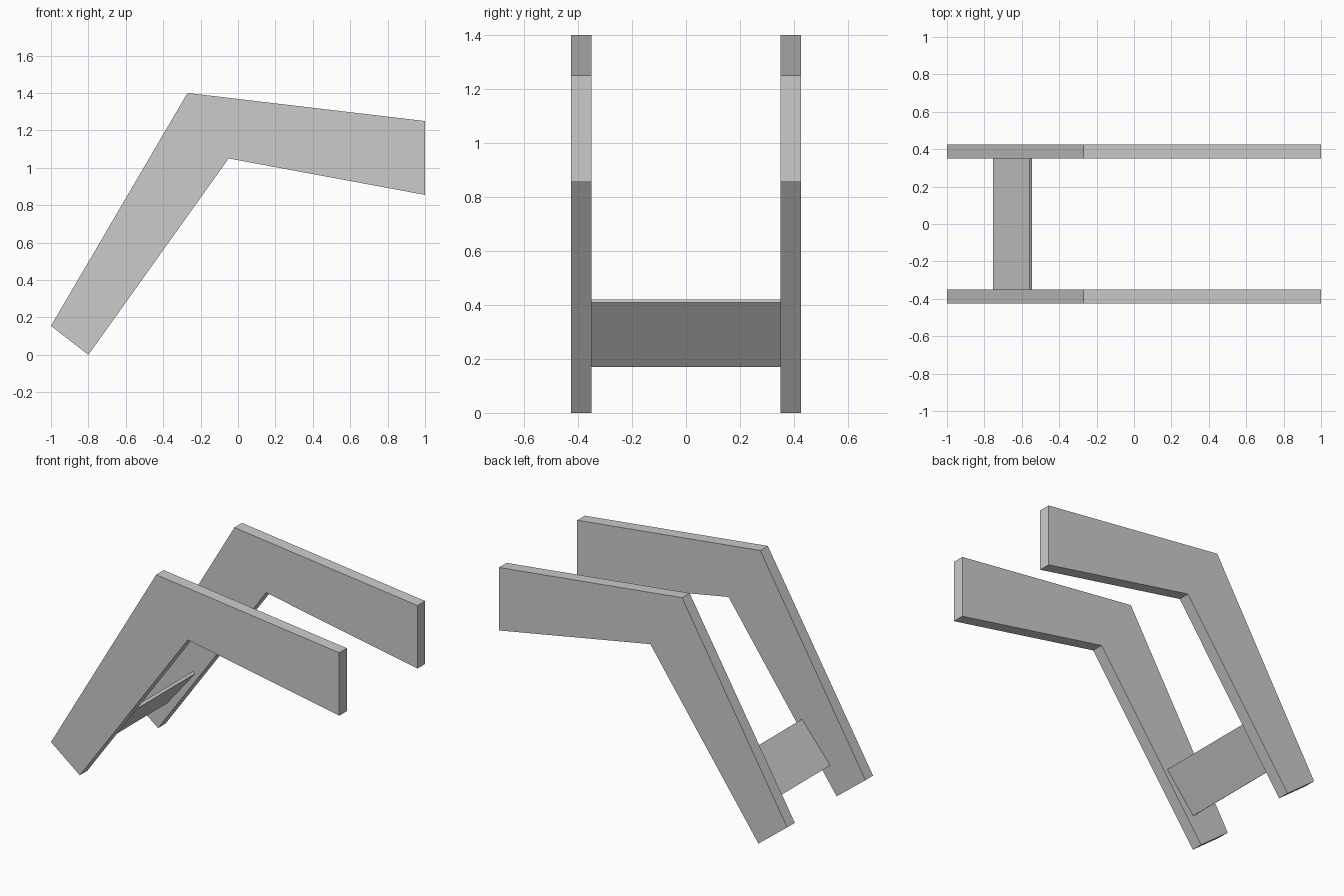
import bpy

cube = bpy.data.objects.get("Cube")
if cube:
    bpy.data.objects.remove(cube)

# Single plain grey for the whole model
grey = bpy.data.materials.new("light grey")
grey.use_nodes = True
colour = (0.6, 0.6, 0.6, 1)
grey.diffuse_color = colour
grey.node_tree.nodes["Principled BSDF"].inputs["Base Color"].default_value = colour


def extrude_profile(name, profile, y0, y1):
    """Flat-sided board: an (x, z) outline extruded from y0 to y1."""
    n = len(profile)
    verts = [(x, y, z) for y in (y0, y1) for x, z in profile]
    faces = [list(range(n)), list(range(2 * n - 1, n - 1, -1))]
    for i in range(n):
        j = (i + 1) % n
        faces.append([j, i, i + n, j + n])
    mesh = bpy.data.meshes.new(name)
    mesh.from_pydata(verts, [], faces)
    mesh.materials.append(grey)
    obj = bpy.data.objects.new(name, mesh)
    bpy.context.collection.objects.link(obj)
    return obj


# Bent side boards
INNER, OUTER = 0.35, 0.425
side = [(-0.8, 0), (-0.05, 1.05), (1, 0.855), (1, 1.25), (-0.27, 1.4), (-1, 0.155)]
extrude_profile("right_side_board", side, -OUTER, -INNER)
extrude_profile("left_side_board", side, INNER, OUTER)

# Tilted cross plate joining the lower legs
plate = [(-0.74, 0.17), (-0.545, 0.408), (-0.56, 0.42), (-0.755, 0.182)]
extrude_profile("cross_plate", plate, -INNER, INNER)
